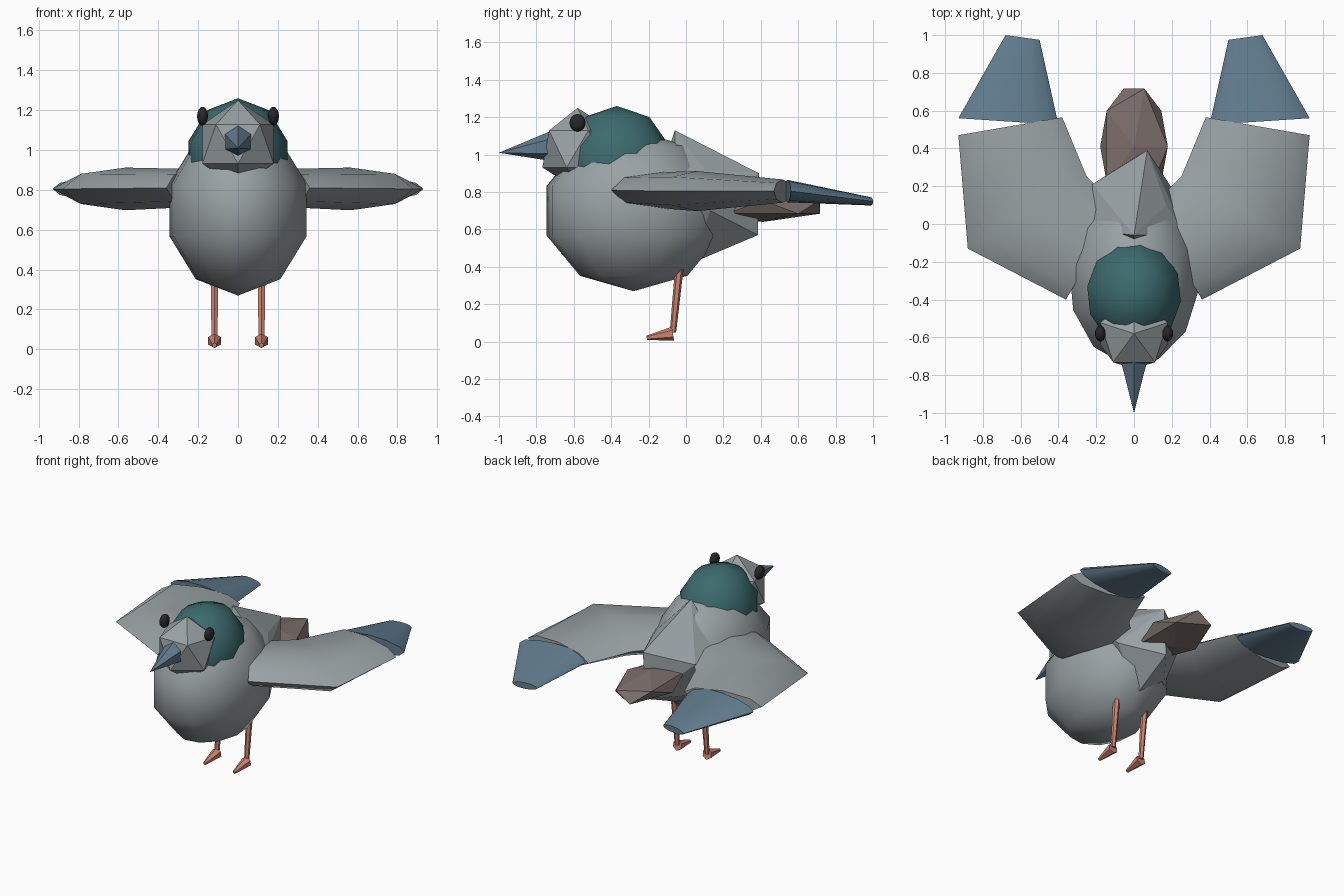
import bpy, bmesh, math
from mathutils import Vector, Matrix

cube = bpy.data.objects.get("Cube")
if cube:
    bpy.data.objects.remove(cube)


def material(name, rgb):
    m = bpy.data.materials.new(name)
    m.use_nodes = True
    m.diffuse_color = (*rgb, 1)
    m.node_tree.nodes["Principled BSDF"].inputs["Base Color"].default_value = (*rgb, 1)
    return m


GREY = material("feather_grey", (0.32, 0.36, 0.375))
TEAL = material("dark_teal", (0.045, 0.145, 0.155))
SLATE = material("slate_blue", (0.12, 0.20, 0.27))
BROWN = material("tail_brown", (0.20, 0.155, 0.148))
SALMON = material("leg_salmon", (0.62, 0.23, 0.165))
BLACK = material("eye_black", (0.02, 0.02, 0.024))


def finish(name, bm, mat, smooth=None):
    bmesh.ops.recalc_face_normals(bm, faces=bm.faces)
    mesh = bpy.data.meshes.new(name)
    bm.to_mesh(mesh)
    bm.free()
    mesh.materials.append(mat)
    ob = bpy.data.objects.new(name, mesh)
    bpy.context.collection.objects.link(ob)
    if smooth:
        bpy.ops.object.select_all(action='DESELECT')
        ob.select_set(True)
        bpy.context.view_layer.objects.active = ob
        bpy.ops.object.shade_smooth_by_angle(angle=math.radians(smooth))
    return ob


def place(centre, radii, spin):
    return (Matrix.Translation(centre) @ Matrix.Diagonal((*radii, 1))
            @ Matrix.Rotation(math.radians(spin), 4, 'Z'))


def ball(name, centre, radii, mat, segments=12, rings=5, spin=0):
    bm = bmesh.new()
    bmesh.ops.create_uvsphere(bm, u_segments=segments, v_segments=rings, radius=1,
                              matrix=place(centre, radii, spin))
    return finish(name, bm, mat, 80)


def gem(name, centre, radii, mat, spin=0):
    bm = bmesh.new()
    bmesh.ops.create_icosphere(bm, subdivisions=1, radius=1,
                               matrix=place(centre, radii, spin))
    return finish(name, bm, mat)


def loft(name, rings, mat, smooth=None):
    """Skin a list of vertex rings and cap both ends."""
    bm = bmesh.new()
    loops = [[bm.verts.new(p) for p in ring] for ring in rings]
    for a, b in zip(loops, loops[1:]):
        for i in range(len(a)):
            j = (i + 1) % len(a)
            bm.faces.new((a[i], a[j], b[j], b[i]))
    bm.faces.new(loops[0])
    bm.faces.new(loops[-1])
    return finish(name, bm, mat, smooth)


def oval(front, back, half, n=8):
    """Upright elliptical ring whose wide axis runs from front to back."""
    f, b = Vector(front), Vector(back)
    mid, arm = (f + b) / 2, (f - b) / 2
    turns = [2 * math.pi * i / n for i in range(n)]
    return [mid + arm * math.cos(t) + Vector((0, 0, half * math.sin(t))) for t in turns]


def rod(name, start, end, r1, r2, sides, mat):
    s, e = Vector(start), Vector(end)
    q = (e - s).to_track_quat('Z', 'Y').to_matrix().to_4x4()
    bm = bmesh.new()
    bmesh.ops.create_cone(bm, cap_ends=True, segments=sides, radius1=r1, radius2=r2,
                          depth=(e - s).length,
                          matrix=Matrix.Translation((s + e) / 2) @ q)
    return finish(name, bm, mat)


# Body and head
ball("body", (0, -0.28, 0.70), (0.365, 0.494, 0.43), GREY, spin=-8)
ball("head", (0, -0.37, 0.95), (0.263, 0.30, 0.31), TEAL, spin=-8)
gem("face", (0, -0.58, 1.03), (0.21, 0.21, 0.22), GREY, spin=90)
rod("beak", (0, -0.71, 1.045), (0, -1.0, 1.01), 0.083, 0, 6, SLATE)

# Faceted rump
bm = bmesh.new()
for p in [(0, -0.06, 1.13), (0.07, 0.39, 0.90), (0.05, 0.385, 0.57), (-0.22, 0.21, 0.82),
          (0.24, 0.13, 0.70), (-0.23, -0.03, 0.88), (0.27, -0.05, 0.86), (0.17, 0.10, 0.92),
          (-0.17, 0.10, 0.55), (0.02, 0.03, 0.42), (0, -0.2, 0.7)]:
    bm.verts.new(p)
bmesh.ops.convex_hull(bm, input=bm.verts)
finish("rump", bm, GREY)

# Tail
gem("tail", (0, 0.41, 0.72), (0.20, 0.36, 0.08), BROWN, spin=72)

# Paired parts
for side, s in (("left", 1), ("right", -1)):
    ball(side + "_eye", (s * 0.178, -0.58, 1.17), (0.029, 0.043, 0.047), BLACK, 10, 8)

    loft(side + "_wing", [
        oval((s * 0.36, -0.40, 0.81), (s * 0.08, 0.08, 0.81), 0.095),
        oval((s * 0.88, -0.13, 0.805), (s * 0.25, 0.25, 0.805), 0.107),
        oval((s * 0.93, 0.47, 0.805), (s * 0.38, 0.565, 0.805), 0.062)], GREY, 50)
    loft(side + "_wing_tip", [
        oval((s * 0.93, 0.56, 0.805), (s * 0.40, 0.525, 0.805), 0.06, 12),
        oval((s * 0.68, 1.0, 0.75), (s * 0.50, 0.975, 0.75), 0.022, 12)], SLATE, 50)

    rod(side + "_leg", (s * 0.118, -0.035, 0.40), (s * 0.118, -0.07, 0.05),
        0.023, 0.017, 6, SALMON)
    rod(side + "_foot", (s * 0.118, -0.07, 0.043), (s * 0.118, -0.21, 0.02),
        0.037, 0.012, 6, SALMON)
